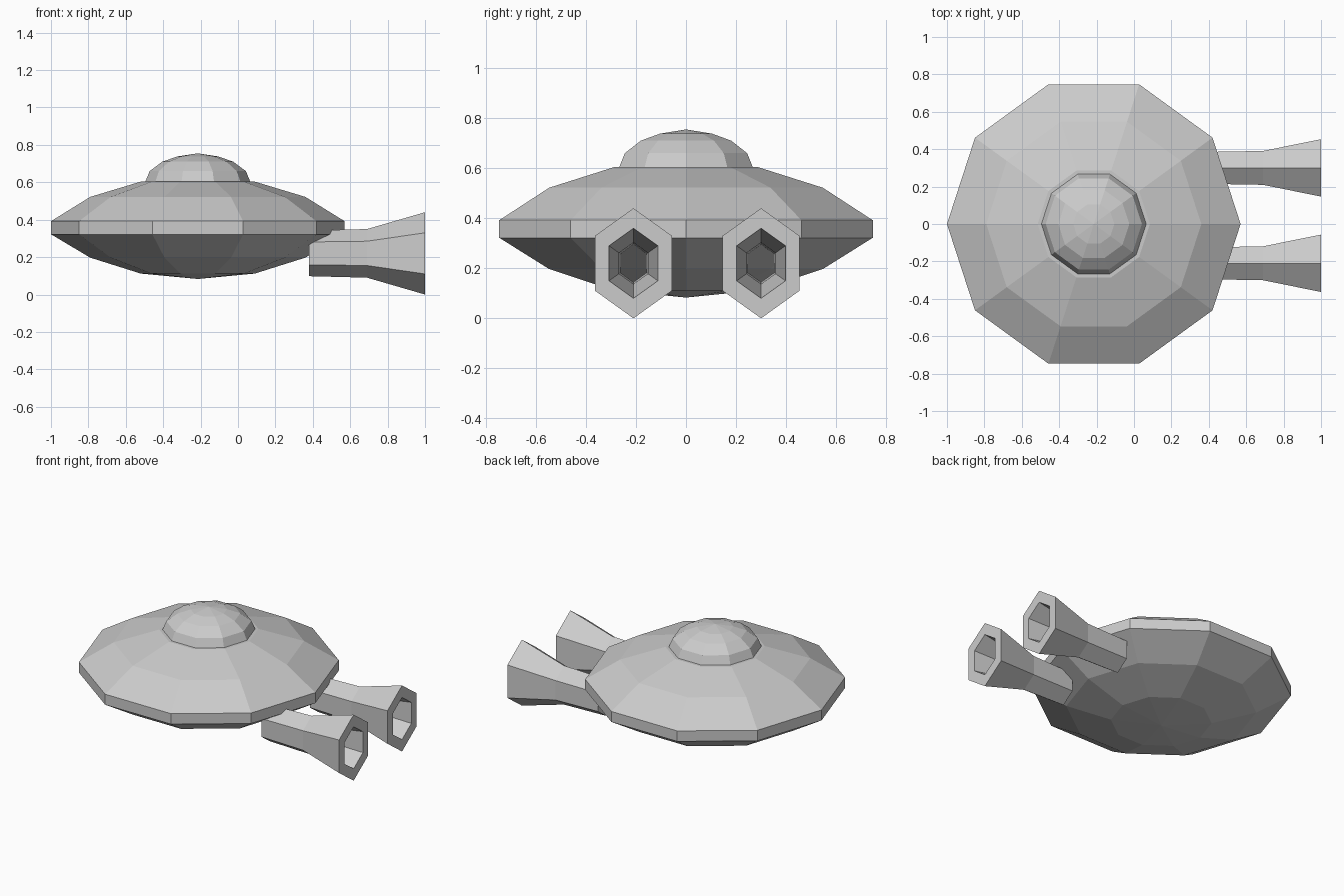
import bpy
import bmesh
from math import cos, sin, tau

if "Cube" in bpy.data.objects:
    bpy.data.objects.remove(bpy.data.objects["Cube"])

# Single hull colour
grey = bpy.data.materials.new("light_grey_metal")
grey.use_nodes = True
colour = (0.6, 0.6, 0.6, 1)
grey.diffuse_color = colour
grey.node_tree.nodes["Principled BSDF"].inputs["Base Color"].default_value = colour


def lathe(name, profile, sides, squash=1.0, closed=False):
    """Spin (radius, height) points round z; radius 0 makes a pole."""
    bm = bmesh.new()
    rings = []
    for r, z in profile:
        count = sides if r > 0 else 1
        rings.append([bm.verts.new((r * cos(tau * i / sides),
                                    squash * r * sin(tau * i / sides), z))
                      for i in range(count)])
    pairs = list(zip(rings, rings[1:]))
    if closed:
        pairs.append((rings[-1], rings[0]))
    for a, b in pairs:
        for i in range(sides):
            j = (i + 1) % sides
            corners = [a[i % len(a)], a[j % len(a)], b[j % len(b)], b[i % len(b)]]
            bm.faces.new(list(dict.fromkeys(corners)))
    bmesh.ops.recalc_face_normals(bm, faces=bm.faces)
    mesh = bpy.data.meshes.new(name)
    bm.to_mesh(mesh)
    bm.free()
    mesh.materials.append(grey)
    obj = bpy.data.objects.new(name, mesh)
    bpy.context.collection.objects.link(obj)
    return obj


# Ten-sided saucer hull with a vertical rim
hull = lathe("saucer_hull", [(0, 0.083), (0.305, 0.112), (0.575, 0.197),
                             (0.785, 0.322), (0.785, 0.392), (0.575, 0.522),
                             (0.3, 0.605), (0, 0.605)], 10)

# Faceted cockpit dome
dome = lathe("cockpit_dome", [(0, 0.6), (0.28, 0.605), (0.257, 0.66),
                              (0.19, 0.71), (0.11, 0.738), (0, 0.755)], 10)
for part in (hull, dome):
    part.location.x = -0.215

# Two hollow six-sided thrusters, flared towards the exhaust
for side, y in (("left", 0.3), ("right", -0.21)):
    nozzle = lathe(side + "_thruster",
                   [(0.122, 0.38), (0.13, 0.69), (0.22, 1.0),
                    (0.14, 1.0), (0.083, 0.69), (0.075, 0.38)],
                   6, squash=0.805, closed=True)
    nozzle.rotation_euler = (0, tau / 4, 0)
    nozzle.location = (0, y, 0.22)
